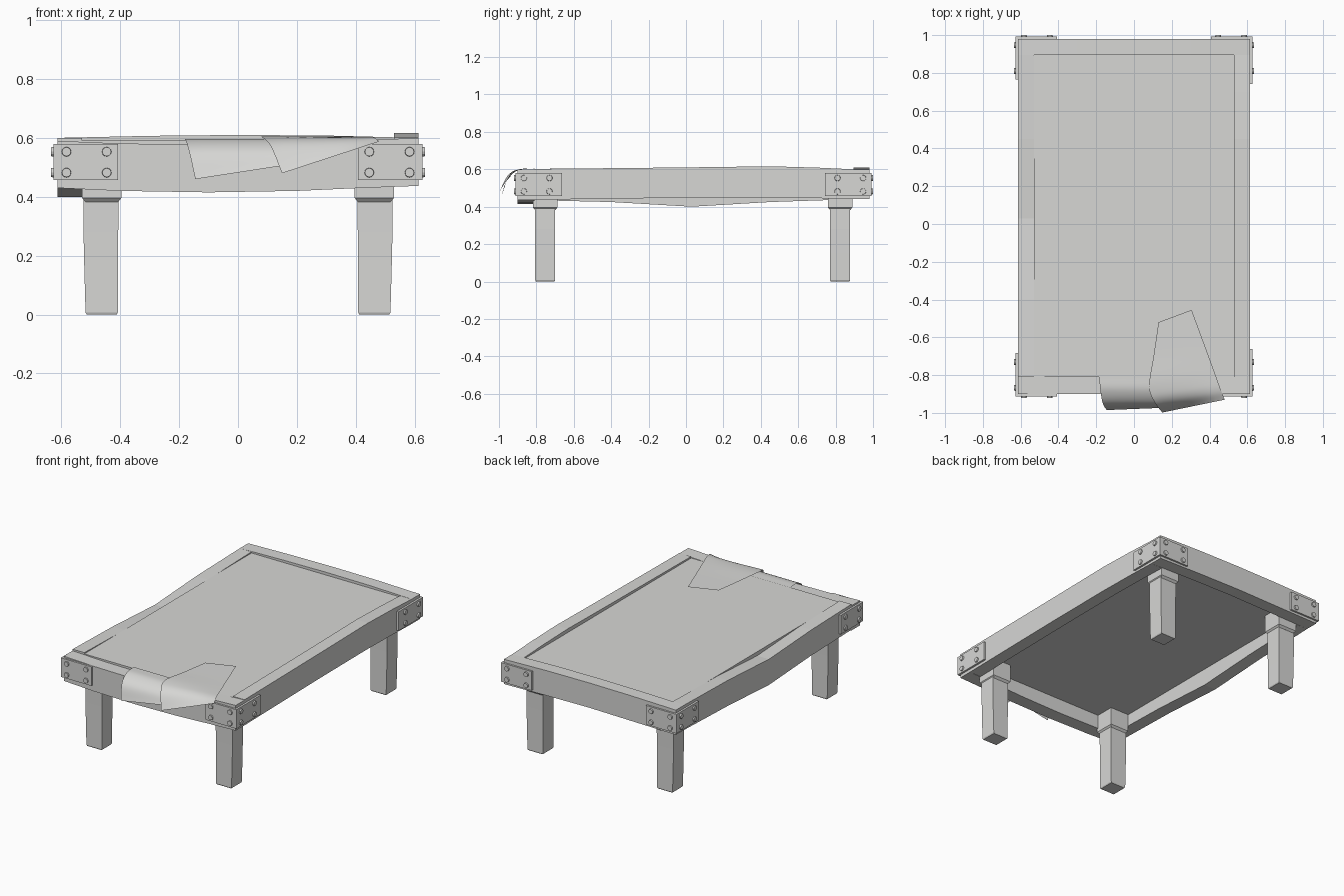
import bpy, bmesh
from mathutils import Vector, Matrix

if "Cube" in bpy.data.objects:
    bpy.data.objects.remove(bpy.data.objects["Cube"])

grey = bpy.data.materials.new("warm grey")
grey.diffuse_color = (0.68, 0.68, 0.665, 1)
grey.use_nodes = True
grey.node_tree.nodes["Principled BSDF"].inputs["Base Color"].default_value = grey.diffuse_color


def finish(name, bm):
    bmesh.ops.recalc_face_normals(bm, faces=bm.faces)
    me = bpy.data.meshes.new(name)
    bm.to_mesh(me)
    bm.free()
    me.materials.append(grey)
    ob = bpy.data.objects.new(name, me)
    bpy.context.collection.objects.link(ob)
    return ob


def loft(name, sections):
    """Join closed rings of points and cap both ends."""
    bm = bmesh.new()
    rings = [[bm.verts.new(p) for p in s] for s in sections]
    n = len(rings[0])
    for a, b in zip(rings, rings[1:]):
        for i in range(n):
            j = (i + 1) % n
            bm.faces.new((a[i], a[j], b[j], b[i]))
    bm.faces.new(rings[0])
    bm.faces.new(rings[-1])
    return finish(name, bm)


def box(name, x0, x1, y0, y1, z0, z1):
    return loft(name, [[(x0, y0, z), (x1, y0, z), (x1, y1, z), (x0, y1, z)] for z in (z0, z1)])


def rail(name, axis, a, b, stations):
    """Warped plank: a..b is its thickness, stations are (position, bottom, top)."""
    secs = []
    for t, lo, hi in stations:
        ring = [(a, lo), (b, lo), (b, hi), (a, hi)]
        secs.append([(t, c, z) if axis == "x" else (c, t, z) for c, z in ring])
    return loft(name, secs)


# warped frame rails
rail("front_rail", "x", -0.90, -0.81, [
    (-0.614, 0.43, 0.59), (-0.4, 0.42, 0.581), (-0.1, 0.415, 0.577),
    (0.2, 0.42, 0.581), (0.42, 0.43, 0.592), (0.614, 0.437, 0.60)])
rail("back_rail", "x", 0.895, 0.98, [
    (-0.614, 0.44, 0.60), (-0.3, 0.445, 0.607), (0, 0.45, 0.61),
    (0.3, 0.447, 0.608), (0.614, 0.44, 0.60)])
rail("left_rail", "y", -0.614, -0.53, [
    (-0.81, 0.435, 0.60), (-0.4, 0.425, 0.59), (0.03, 0.40, 0.566),
    (0.45, 0.425, 0.59), (0.895, 0.44, 0.60)])
rail("right_rail", "y", 0.53, 0.614, [
    (-0.81, 0.437, 0.602), (-0.4, 0.443, 0.606), (0, 0.448, 0.61),
    (0.45, 0.45, 0.616), (0.7, 0.446, 0.609), (0.895, 0.44, 0.60)])

# table top panel
box("top_panel", -0.53, 0.53, -0.81, 0.895, 0.51, 0.592)

# legs and collars
for sx, side in ((-1, "left"), (1, "right")):
    for cy, end in ((-0.753, "front"), (0.824, "back")):
        def ring(z, cx, hx, hy):
            return [(sx * cx + i * hx, cy + j * hy, z)
                    for i, j in ((-1, -1), (1, -1), (1, 1), (-1, 1))]
        loft(f"{end}_{side}_leg", [
            ring(0, 0.463, 0.051, 0.050), ring(0.007, 0.463, 0.055, 0.053),
            ring(0.15, 0.465, 0.057, 0.053), ring(0.28, 0.466, 0.059, 0.053),
            ring(0.395, 0.465, 0.06, 0.054)])
        loft(f"{end}_{side}_leg_collar", [
            ring(0.383, 0.463, 0.055, 0.054), ring(0.396, 0.463, 0.067, 0.066),
            ring(0.515, 0.463, 0.067, 0.066)])


def bolts(name, centres, normal):
    """Row of low bolt heads."""
    bm = bmesh.new()
    rot = Vector((0, 0, 1)).rotation_difference(Vector(normal)).to_matrix().to_4x4()
    for c in centres:
        bmesh.ops.create_cone(bm, cap_ends=True, segments=12, radius1=0.017,
                              radius2=0.015, depth=0.014,
                              matrix=Matrix.Translation(c) @ rot)
    return finish(name, bm)


# corner plates and their bolts
Z0, Z1, BZ = 0.457, 0.58, (0.482, 0.553)
for sx, side in ((-1, "left"), (1, "right")):
    for sy, face, end in ((-1, 0.912, "front"), (1, 0.992, "back")):
        tag = f"{end}_{side}"
        reach = 0.25 if sx > 0 else 0.228
        y_out, y_in = sy * face, sy * (face - 0.025)
        box(tag + "_end_plate", *sorted((sx * 0.408, sx * 0.626)), *sorted((y_out, y_in)), Z0, Z1)
        bolts(tag + "_end_bolts",
              [(sx * x, sy * (face + 0.001), z) for x in (0.446, 0.583) for z in BZ], (0, sy, 0))
        y_far = sy * (face - reach)
        box(tag + "_side_plate", *sorted((sx * 0.60, sx * 0.627)), *sorted((y_out, y_far)), Z0, Z1)
        bolts(tag + "_side_bolts",
              [(sx * 0.628, sy * (face - d), z) for d in (0.045, 0.182) for z in BZ], (sx, 0, 0))


def curve(points, steps=6):
    """Smooth path through the points."""
    p = [Vector(q) for q in points]
    p = [2 * p[0] - p[1]] + p + [2 * p[-1] - p[-2]]
    out = []
    for i in range(1, len(p) - 2):
        a, b, c, d = p[i - 1:i + 3]
        for k in range(steps):
            t = k / steps
            out.append(0.5 * (2 * b + (c - a) * t + (2 * a - 5 * b + 4 * c - d) * t * t
                              + (3 * b - a - 3 * c + d) * t ** 3))
    return out + [p[-2]]


def sheet(name, left, right, cols=8):
    """Sheet of paper spanned between two edge paths."""
    bm = bmesh.new()
    rows = [[bm.verts.new(l.lerp(r, i / cols)) for i in range(cols + 1)]
            for l, r in zip(curve(left), curve(right))]
    for a, b in zip(rows, rows[1:]):
        for i in range(cols):
            bm.faces.new((a[i], b[i], b[i + 1], a[i + 1])).smooth = True
    return finish(name, bm)


# papers hanging over the front edge
sheet("lower_paper",
      [(-0.185, -0.80, 0.596), (-0.178, -0.88, 0.593), (-0.165, -0.95, 0.55), (-0.145, -0.985, 0.46)],
      [(0.19, -0.80, 0.596), (0.185, -0.88, 0.593), (0.18, -0.94, 0.56), (0.18, -0.972, 0.51)])
sheet("upper_paper",
      [(0.13, -0.52, 0.601), (0.105, -0.69, 0.602), (0.08, -0.86, 0.604),
       (0.11, -0.945, 0.575), (0.15, -0.998, 0.48)],
      [(0.305, -0.455, 0.601), (0.375, -0.645, 0.602), (0.435, -0.81, 0.604),
       (0.46, -0.88, 0.602), (0.48, -0.93, 0.588)])
